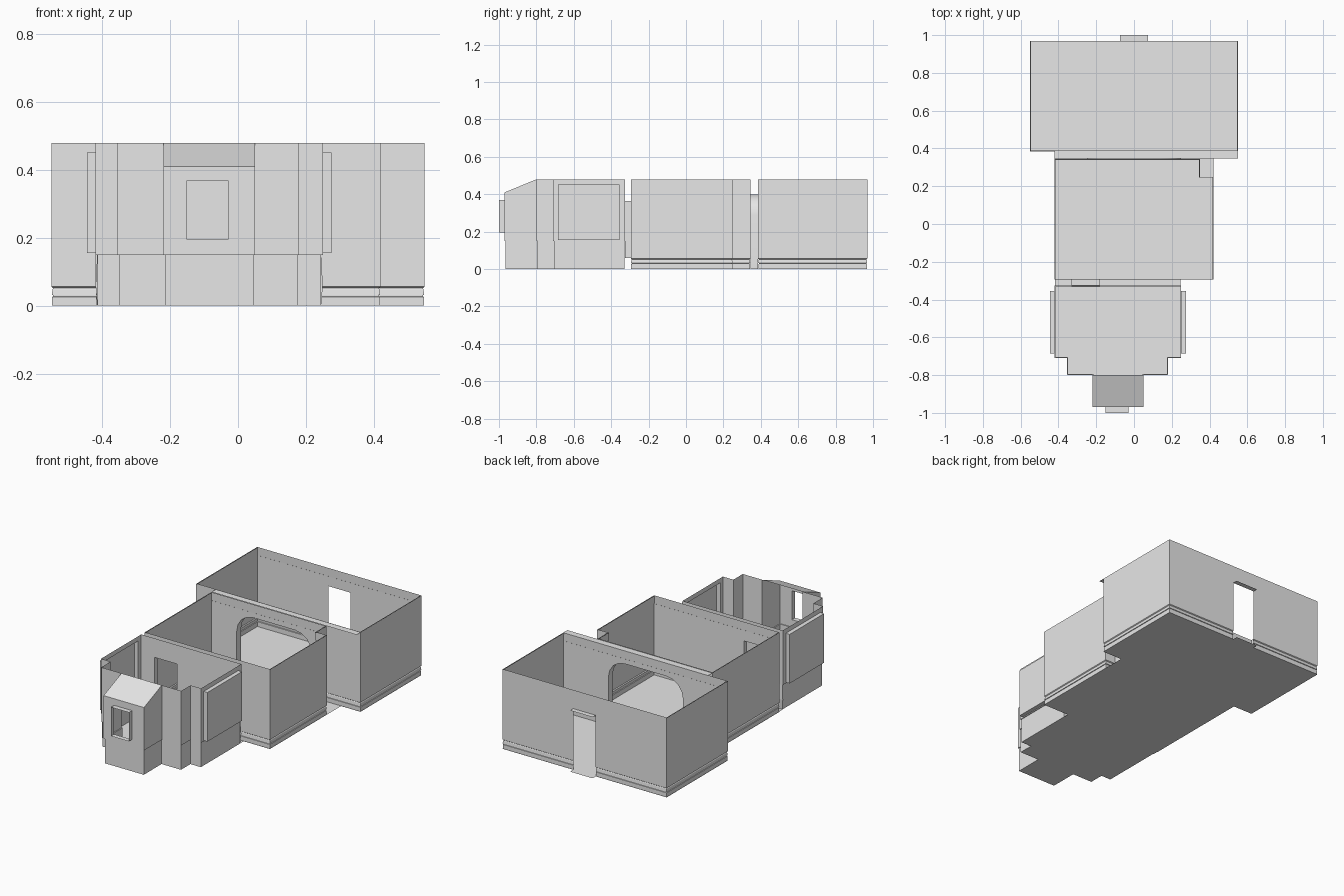
import bpy, bmesh, math
from mathutils import Vector

if "Cube" in bpy.data.objects:
    bpy.data.objects.remove(bpy.data.objects["Cube"])

plaster = bpy.data.materials.new("light_grey_plaster")
plaster.diffuse_color = (0.8, 0.8, 0.8, 1)
plaster.use_nodes = True
plaster.node_tree.nodes["Principled BSDF"].inputs["Base Color"].default_value = plaster.diffuse_color
TOP = 0.48


def make(name, faces, smooth=False):
    bm = bmesh.new()
    for f in faces:
        bm.faces.new([bm.verts.new(p) for p in f])
    bmesh.ops.remove_doubles(bm, verts=bm.verts, dist=0.0002)
    me = bpy.data.meshes.new(name)
    bm.to_mesh(me)
    bm.free()
    me.materials.append(plaster)
    for p in me.polygons:
        p.use_smooth = smooth
    ob = bpy.data.objects.new(name, me)
    bpy.context.collection.objects.link(ob)
    return ob


def roof_z(y, z):
    """Keep wall tops under the sloped roof of the front bay."""
    return min(z, 0.41 + (y + 0.97) * 0.07 / 0.17) if y < -0.8 else z


def shell(path, profile, holes=None):
    """Wall sheets along a counter-clockwise plan; profile = (z, inset) rows.
    holes = {segment: (start, end, z0, z1)}, measured along the segment."""
    holes = holes or {}
    n = len(path)
    pts = [Vector(p) for p in path]
    dirs = [(pts[(i + 1) % n] - pts[i]).normalized() for i in range(n)]
    nrm = [Vector((-d.y, d.x)) for d in dirs]
    faces = []
    for i in range(n):
        a, b = pts[i], pts[(i + 1) % n]
        length = (b - a).length
        hole = holes.get(i)
        cuts = [0, length] if not hole else [0, hole[0], hole[1], length]

        def at(u, z, d):
            p = a + dirs[i] * u + nrm[i] * d
            if u == 0:
                p += nrm[i - 1] * d
            elif u == length:
                p += nrm[(i + 1) % n] * d
            return (p.x, p.y, roof_z(p.y, z))

        rows = list(profile)
        if hole:
            for z in hole[2:]:
                if all(abs(z - r[0]) > 1e-4 for r in rows):
                    rows.append((z, 0))
            rows.sort(key=lambda r: r[0])
        for u0, u1 in zip(cuts, cuts[1:]):
            for (z0, d0), (z1, d1) in zip(rows, rows[1:]):
                if hole and hole[0] < (u0 + u1) / 2 < hole[1] and hole[2] - 1e-4 <= (z0 + z1) / 2 <= hole[3]:
                    continue
                q = [at(u0, z0, d0), at(u1, z0, d0), at(u1, z1, d1), at(u0, z1, d1)]
                if (Vector(q[3]) - Vector(q[0])).length + (Vector(q[2]) - Vector(q[1])).length > 1e-4:
                    faces.append(q)
    return faces


def tube(loop, depth, closed=True):
    """Reveal: a loop of points pulled along a depth vector."""
    far = [tuple(Vector(p) + Vector(depth)) for p in loop]
    count = len(loop) if closed else len(loop) - 1
    return [[loop[i], loop[(i + 1) % len(loop)], far[(i + 1) % len(loop)], far[i]] for i in range(count)]


def flat(x0, x1, y0, y1, z):
    return [(x0, y0, z), (x1, y0, z), (x1, y1, z), (x0, y1, z)]


# Plans, counter-clockwise from the front left
back_plan = [(-0.55, 0.385), (0.55, 0.385), (0.55, 0.97), (-0.55, 0.97)]
mid_plan = [(-0.42, -0.295), (0.42, -0.295), (0.42, 0.25), (0.35, 0.25), (0.35, 0.345), (-0.42, 0.345)]
front_plan = [(-0.22, -0.97), (0.05, -0.97), (0.05, -0.8), (0.18, -0.8), (0.18, -0.71), (0.25, -0.71),
              (0.25, -0.325), (-0.42, -0.325), (-0.42, -0.71), (-0.355, -0.71), (-0.355, -0.8), (-0.22, -0.8)]

# Wall sections: stepped skirting for the big rooms, set-back plinth for the front
skirting = [(0, 0.002), (0.026, 0.002), (0.027, 0.005), (0.031, 0.005), (0.032, 0.001),
            (0.048, 0.003), (0.052, 0.005), (0.056, 0), (TOP, 0)]
plinth = [(0, 0.005), (0.15, 0.005), (0.1502, 0), (TOP, 0)]
ARCH, ARCH_TOP, R = 0.25, 0.40, 0.11

# Curved corner points of the wide arch, from left floor to right floor
corner = [(-ARCH + R - R * math.cos(t), ARCH_TOP - R + R * math.sin(t))
          for t in [k * math.pi / 8 for k in range(5)]]
arch = [(-ARCH, 0)] + corner + [(-x, z) for x, z in reversed(corner)] + [(ARCH, 0)]


def spandrels(y):
    out = []
    for s in (-1, 1):
        c = (s * ARCH, y, ARCH_TOP)
        p = [(-s * x, y, z) for x, z in corner]
        out += [[c, p[k], p[k + 1]] for k in range(len(p) - 1)]
    return out


make("back_room_walls", shell(back_plan, skirting, {0: (0.30, 0.80, 0, ARCH_TOP), 2: (0.475, 0.625, 0, 0.37)})
     + spandrels(0.385))
make("middle_room_walls", shell(mid_plan, skirting, {0: (0.09, 0.24, 0.06, 0.365), 4: (0.10, 0.60, 0, ARCH_TOP)})
     + spandrels(0.345))
make("front_room_walls", shell(front_plan, plinth, {
    0: (0.07, 0.19, 0.195, 0.37), 5: (0.025, 0.355, 0.155, 0.452),
    6: (0.43, 0.58, 0.06, 0.365), 7: (0.03, 0.36, 0.155, 0.452)}))

# Shallow crown strips just inside the wall tops
crown = [(0.43, 0.001), (0.432, 0.004), (TOP, 0.005)]
make("back_room_crown", shell(back_plan, crown))
make("middle_room_crown", shell(mid_plan, crown))

# Sloped roof over the front bay
make("bay_roof", [[(-0.22, -0.97, 0.41), (0.05, -0.97, 0.41), (0.05, -0.8, TOP), (-0.22, -0.8, TOP)]])

# Front window reveal
make("front_window_reveal", tube([(-0.15, -0.97, 0.195), (-0.03, -0.97, 0.195),
                                  (-0.03, -0.97, 0.37), (-0.15, -0.97, 0.37)], (0, -0.03, 0)))

# Closed side window niches
for name, x, d in (("left_window_niche", -0.42, -0.025), ("right_window_niche", 0.25, 0.025)):
    loop = [(x, -0.685, 0.155), (x, -0.355, 0.155), (x, -0.355, 0.452), (x, -0.685, 0.452)]
    make(name, tube(loop, (d, 0, 0)) + [[(x + d, y, z) for _, y, z in loop]])

# Passages between the rooms
make("small_doorway_reveal", tube([(-0.33, -0.325, 0.06), (-0.18, -0.325, 0.06),
                                   (-0.18, -0.325, 0.365), (-0.33, -0.325, 0.365)], (0, 0.03, 0)))
arch_ob = make("wide_arch_reveal", tube([(x, 0.345, z) for x, z in arch], (0, 0.04, 0), False), True)

# Cap strip over the gap behind the middle room
make("gap_cap", [flat(-0.42, 0.55, 0.348, 0.388, TOP)])

# Back door threshold and lintel
make("back_door_threshold", [flat(-0.075, 0.075, 0.97, 1.0, 0)])
make("back_door_lintel", [flat(-0.075, 0.075, 0.97, 1.0, 0.37)])

# Floors, with fillers under the gaps
make("floors", [flat(-0.55, 0.55, 0.385, 0.97, 0), flat(-0.42, 0.42, 0.345, 0.385, 0),
                flat(-0.42, 0.42, -0.295, 0.345, 0), flat(-0.418, 0.245, -0.325, -0.295, 0),
                flat(-0.415, 0.245, -0.705, -0.325, 0), flat(-0.35, 0.175, -0.795, -0.705, 0),
                flat(-0.215, 0.045, -0.965, -0.795, 0)])
